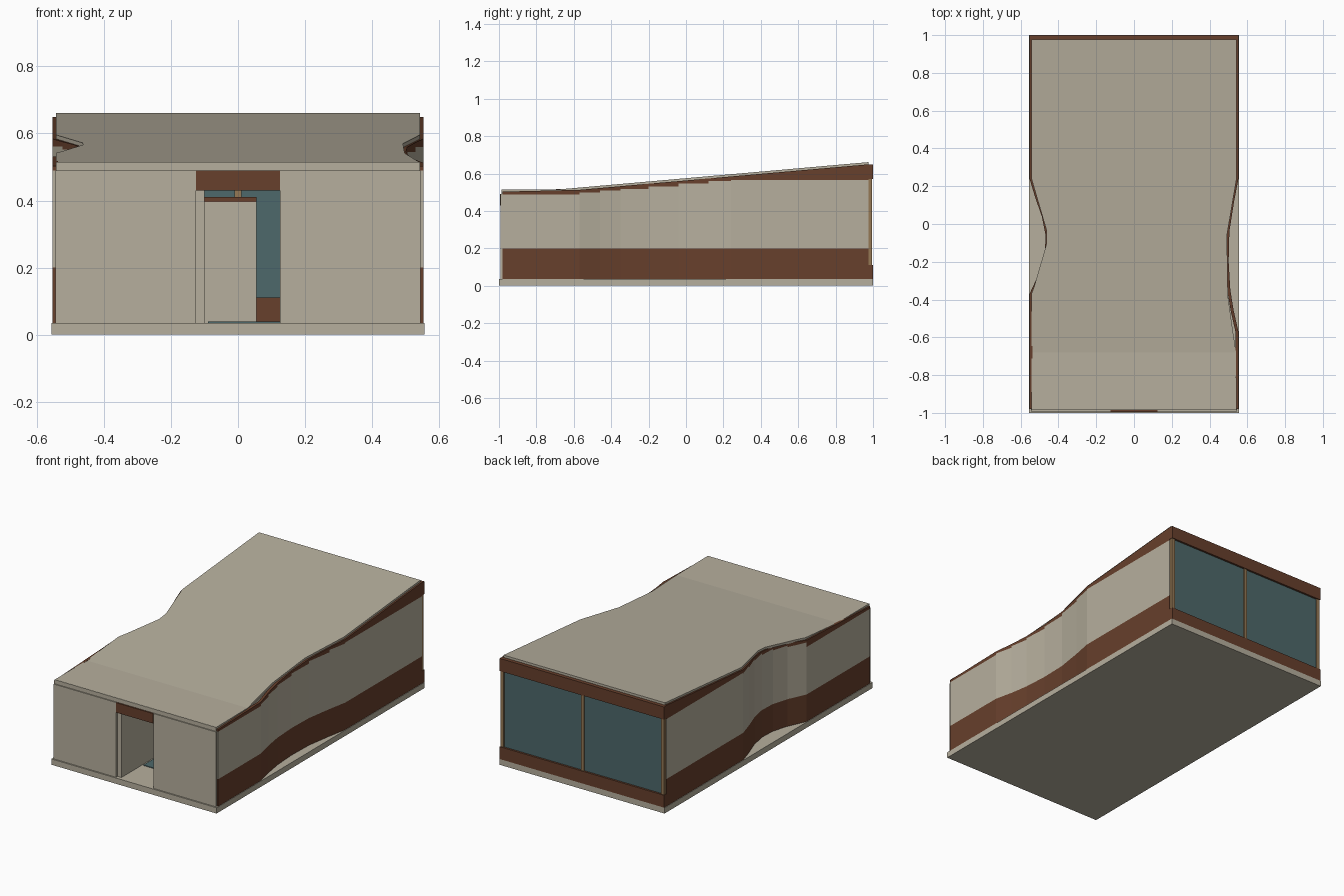
import bpy, bmesh

cube = bpy.data.objects.get("Cube")
if cube:
    bpy.data.objects.remove(cube, do_unlink=True)


def material(name, rgb):
    m = bpy.data.materials.new(name)
    m.use_nodes = True
    m.diffuse_color = (*rgb, 1)
    m.node_tree.nodes["Principled BSDF"].inputs["Base Color"].default_value = (*rgb, 1)
    return m


BEIGE = material("beige plaster", (0.47, 0.43, 0.34))
BROWN = material("brown cladding", (0.135, 0.05, 0.025))
TEAL = material("teal glass", (0.075, 0.14, 0.145))
TAN = material("tan timber", (0.3, 0.19, 0.09))


def finish(name, bm, mats):
    bmesh.ops.recalc_face_normals(bm, faces=bm.faces)
    mesh = bpy.data.meshes.new(name)
    bm.to_mesh(mesh)
    bm.free()
    for m in mats:
        mesh.materials.append(m)
    ob = bpy.data.objects.new(name, mesh)
    bpy.context.collection.objects.link(ob)
    return ob


def loft(bm, rings, index=0):
    """Closed skin through a row of four-point rings."""
    rows = [[bm.verts.new(p) for p in ring] for ring in rings]
    faces = [bm.faces.new(rows[0]), bm.faces.new(rows[-1])]
    for a, b in zip(rows, rows[1:]):
        for i in range(4):
            j = (i + 1) % 4
            faces.append(bm.faces.new((a[i], a[j], b[j], b[i])))
    for f in faces:
        f.material_index = index


def box(name, x, y, z, mat):
    bm = bmesh.new()
    loft(bm, [[(x[0], v, z[0]), (x[1], v, z[0]), (x[1], v, z[1]), (x[0], v, z[1])] for v in y])
    return finish(name, bm, [mat])


def lerp(points, t):
    """Value at t along a list of (t, value) points."""
    for (a, va), (b, vb) in zip(points, points[1:]):
        if t <= b:
            return va + (vb - va) * (t - a) / (b - a)
    return points[-1][1]


FLOOR, PLINTH, THICK = 0.035, 0.2, 0.014
ROOF_TOP = [(-0.985, 0.515), (-0.68, 0.515), (0.977, 0.661)]


def under(y):
    return lerp(ROOF_TOP, y) - THICK


# Floor slab
box("floor_slab", (-0.556, 0.556), (-1, 1), (0, FLOOR), BEIGE)

# Sloping roof, pinched in along both sides
roof_left = [(-0.985, -0.543), (-0.37, -0.543), (-0.33, -0.528), (-0.1, -0.462),
             (-0.03, -0.464), (0.24, -0.543), (0.977, -0.543)]
roof_right = [(-0.985, 0.543), (-0.68, 0.54), (-0.38, 0.497), (-0.06, 0.492),
              (0.24, 0.543), (0.977, 0.543)]
bm = bmesh.new()
stations = sorted({y for y, _ in roof_left + roof_right + ROOF_TOP})
loft(bm, [[(lerp(roof_left, y), y, under(y)), (lerp(roof_right, y), y, under(y)),
           (lerp(roof_right, y), y, lerp(ROOF_TOP, y)), (lerp(roof_left, y), y, lerp(ROOF_TOP, y))]
          for y in stations])
finish("roof", bm, [BEIGE])


# Curved side walls: brown plinth, beige middle stepping up, brown top to the roof
def side_wall(name, path, side):
    bm = bmesh.new()
    for (ya, xa), (yb, xb) in zip(path, path[1:]):
        step = min(0.565, under(ya) - 0.012)

        def band(z0, top_a, top_b, index):
            rings = []
            for y, x, top in ((ya, xa, top_a), (yb, xb, top_b)):
                out, inner = side * x, side * (x - 0.016)
                rings.append([(out, y, z0), (inner, y, z0), (inner, y, top), (out, y, top)])
            loft(bm, rings, index)

        band(FLOOR, PLINTH, PLINTH, 1)
        band(PLINTH, step, step, 0)
        band(step, under(ya) + 0.002, under(yb) + 0.002, 1)
    finish(name, bm, [BEIGE, BROWN])


side_wall("left_wall", [(-0.98, 0.553), (-0.57, 0.553), (-0.46, 0.528), (-0.35, 0.51),
                        (-0.2, 0.501), (-0.04, 0.505), (0.12, 0.53), (0.24, 0.553),
                        (0.977, 0.553)], 1)
side_wall("right_wall", [(-0.98, 0.553), (-0.37, 0.553), (-0.26, 0.502), (-0.16, 0.472),
                         (-0.06, 0.468), (0.04, 0.488), (0.14, 0.523), (0.24, 0.553),
                         (0.977, 0.553)], -1)

# Front wall with a doorway
for name, x in (("front_wall_right", (-0.545, -0.125)), ("front_wall_left", (0.125, 0.545))):
    box(name, x, (-0.992, -0.977), (FLOOR, 0.49), BEIGE)
box("front_fascia", (-0.543, 0.543), (-0.986, -0.976), (0.49, 0.514), BEIGE)
box("door_lintel", (-0.125, 0.125), (-0.994, -0.977), (0.43, 0.49), BROWN)

# Interior seen through the doorway
box("entry_partition", (-0.125, -0.1), (-0.977, -0.6), (FLOOR, 0.43), BEIGE)
box("inner_room", (-0.1, 0.055), (-0.35, 0.2), (FLOOR, 0.395), BEIGE)
box("inner_room_cap", (-0.1, 0.055), (-0.35, 0.2), (0.395, 0.41), BROWN)
box("floor_inlay", (-0.09, 0.45), (-0.78, -0.36), (FLOOR, 0.039), TEAL)

# Glazed back wall
box("back_sill", (-0.553, 0.553), (0.977, 1), (FLOOR, 0.11), BROWN)
box("back_header", (-0.553, 0.553), (0.977, 1), (0.57, 0.647), BROWN)
box("back_glass", (-0.535, 0.535), (0.982, 0.988), (0.11, 0.57), TEAL)
for name, x in (("right", -0.54), ("middle", 0), ("left", 0.54)):
    box(name + "_back_post", (x - 0.01, x + 0.01), (0.977, 0.995), (0.11, 0.57), TAN)
